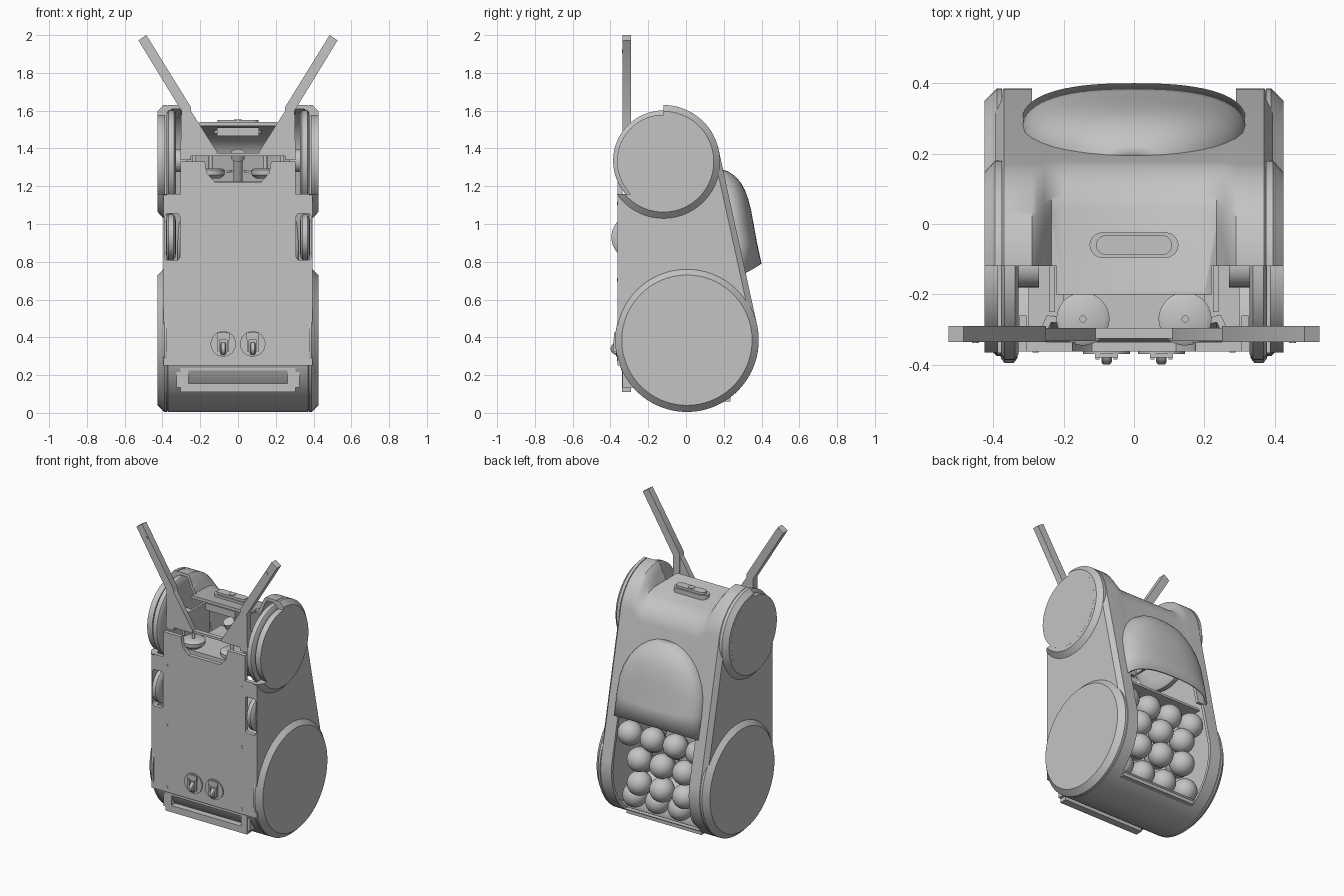
import bpy, bmesh
from math import sin, cos, pi, radians
from mathutils import Vector, Matrix

cube = bpy.data.objects.get("Cube")
if cube:
    bpy.data.objects.remove(cube, do_unlink=True)

grey = bpy.data.materials.new("plain grey")
grey.use_nodes = True
grey.diffuse_color = (0.55, 0.55, 0.55, 1)
grey.node_tree.nodes["Principled BSDF"].inputs["Base Color"].default_value = (0.55, 0.55, 0.55, 1)


def finish(name, bm):
    bmesh.ops.recalc_face_normals(bm, faces=bm.faces)
    me = bpy.data.meshes.new(name)
    bm.to_mesh(me)
    bm.free()
    me.materials.append(grey)
    ob = bpy.data.objects.new(name, me)
    bpy.context.collection.objects.link(ob)
    return ob


def loft(name, loops, closed=True, caps=True):
    bm = bmesh.new()
    rows = [[bm.verts.new(p) for p in loop] for loop in loops]
    n = len(rows[0])
    for a, b in zip(rows, rows[1:]):
        for i in range(n if closed else n - 1):
            j = (i + 1) % n
            bm.faces.new((a[i], a[j], b[j], b[i]))
    if caps:
        bm.faces.new(rows[0])
        bm.faces.new(rows[-1])
    return finish(name, bm)


def box(name, x, y, z):
    pts = [(x[0], y[0]), (x[1], y[0]), (x[1], y[1]), (x[0], y[1])]
    return loft(name, [[(px, py, h) for px, py in pts] for h in z])


def prism(name, pts, y0, y1):
    return loft(name, [[(x, y, z) for x, z in pts] for y in (y0, y1)])


def lathe(name, axis, centre, rings, n=64):
    """Stack of circles (offset along axis, radius) around a world axis."""
    turn = Vector((0, 0, 1)).rotation_difference(Vector(axis)).to_matrix()
    c = Vector(centre)
    return loft(name, [[c + turn @ Vector((r * cos(2 * pi * i / n), r * sin(2 * pi * i / n), h))
                        for i in range(n)] for h, r in rings])


def ball(name, centre, r):
    bm = bmesh.new()
    bmesh.ops.create_uvsphere(bm, u_segments=32, v_segments=16, radius=r,
                              matrix=Matrix.Translation(centre))
    return finish(name, bm)


def cut(ob, cutters):
    bpy.context.view_layer.objects.active = ob
    for c in cutters:
        mod = ob.modifiers.new("cut", "BOOLEAN")
        mod.operation, mod.solver, mod.object = "DIFFERENCE", "EXACT", c
        bpy.ops.object.modifier_apply(modifier=mod.name)


# Shell section at one x: hull of the drum, shoulder and front ridge circles
def section(x, dip, inset, wall):
    circles = [(0.005, 0.385, 0.38), (-0.12 + 0.12 * dip, 1.33 - 0.02 * dip, 0.30 - 0.115 * dip),
               (-0.12 - 0.08 * dip, 1.33 + 0.16 * dip, 0.10 - 0.05 * dip)]
    loop = []
    for i in range(128):
        dy, dz = cos(2 * pi * i / 128), sin(2 * pi * i / 128)
        cy, cz, r = max(circles, key=lambda c: c[0] * dy + c[1] * dz + c[2])
        r -= inset + wall
        loop.append((x, max(cy + r * dy, -0.36 + wall), cz + r * dz))
    return loop


def hull(name, wall):
    half = [(0.395, 0, 0.03), (0.37, 0, 0), (0.29, 0, 0), (0.275, 0.15, 0),
            (0.255, 0.5, 0), (0.235, 0.85, 0), (0.20, 1, 0)]
    if wall:
        half = [(x + 0.012 if x < 0.3 else x - 0.02, d, i) for x, d, i in half]
    rows = [(-x, d, i) for x, d, i in half] + half[::-1]
    return loft(name, [section(x, d, i, wall) for x, d, i in rows])


# Cutters: hollow, front opening, wheel wells, ball opening, hood window
hollow = hull("hollow_cutter", 0.02)
front_cuts = [box("front_cutter", (-0.23, 0.23), (-0.6, -0.2), (1.16, 1.8))]
wells = []
for s in (-1, 1):
    front_cuts.append(box("shoulder_cutter", (s * 0.22, s * 0.5), (-0.6, -0.12), (1.16, 1.8)))
    slot = [(s * (0.348 + e * 0.022 + 0.018 * cos(a)), 0.932 + f * 0.105 + 0.018 * sin(a))
            for e, f, q in ((1, 1, 0), (-1, 1, 1), (-1, -1, 2), (1, -1, 3))
            for a in ((q + k / 4) * pi / 2 for k in range(5))]
    wells.append(prism("well_cutter", slot, -0.5, -0.3))
openings = [box("ball_opening_cutter", (-0.29, 0.29), (0.1, 0.6), (0.09, 0.74)),
            box("hood_window_cutter", (-0.25, 0.25), (0.05, 0.6), (0.7, 1.05))]
helpers = [hollow] + front_cuts + wells + openings

shell = hull("body_shell", 0)
cut(shell, helpers)

for s in (-1, 1):
    side = "left" if s > 0 else "right"
    # Side drums with chamfered rims
    lathe(side + "_lower_drum", (s, 0, 0), (0, 0.005, 0.385), [(0.375, 0.38), (0.39, 0.38), (0.425, 0.345)], 96)
    rim = lathe(side + "_upper_rim", (s, 0, 0), (0, -0.12, 1.33), [(0.375, 0.30), (0.395, 0.30), (0.425, 0.267)], 96)
    cut(rim, front_cuts)
    lathe(side + "_upper_cap", (s, 0, 0), (0, -0.12, 1.333), [(0.387, 0.245), (0.4255, 0.245)], 96)
    # Wheels
    lathe(side + "_upper_wheel", (s, 0, 0), (0, -0.12, 1.335),
          [(0.328, 0.20), (0.328, 0.25), (0.338, 0.266), (0.368, 0.266), (0.378, 0.25)])
    lathe(side + "_wheel_hub", (s, 0, 0), (0, -0.12, 1.335), [(0.27, 0.06), (0.33, 0.06)], 32)
    lathe(side + "_guide_wheel", (s, 0, 0), (0, -0.275, 0.93),
          [(0.328, 0.08), (0.332, 0.107), (0.342, 0.12), (0.368, 0.12), (0.378, 0.107), (0.382, 0.08)])
    # Raised arm with post and gusset
    arm = [(0.25, 1.34), (0.305, 1.34), (0.30, 1.60), (0.527, 1.972), (0.485, 2.0), (0.25, 1.62)]
    prism(side + "_arm", [(s * x, z) for x, z in arm], -0.335, -0.29)
    prism(side + "_gusset", [(s * x, z) for x, z in [(0.25, 1.60), (0.11, 1.38), (0.11, 1.36), (0.26, 1.36)]],
          -0.332, -0.295)
    lathe(side + "_arm_bolt", (0, -1, 0), (s * 0.45, -0.33, 1.915), [(0, 0.01), (0.008, 0.01)], 16)
    # Pressing cups on thin shafts
    lathe(side + "_cup", (0, 0, 1), (s * 0.145, -0.27, 1.24), [(0, 0.05), (0.02, 0.073), (0.045, 0.075), (0.055, 0.06)])
    lathe(side + "_cup_shaft", (0, 0, 1), (s * 0.145, -0.27, 1.28), [(0, 0.01), (0.09, 0.01)], 16)
    box(side + "_inner_wall", (s * 0.225, s * 0.24), (-0.25, 0.02), (1.18, 1.42))
    # Front casters
    x = s * 0.078
    lathe(side + "_caster_plate", (0, -1, 0), (x, -0.35, 0.365), [(0, 0.067), (0.02, 0.067)], 40)
    lathe(side + "_caster_wheel", (1, 0, 0), (x, -0.366, 0.34), [(-0.015, 0.026), (-0.01, 0.033), (0.01, 0.033), (0.015, 0.026)], 32)
    box(side + "_caster_mount", (x - 0.033, x + 0.033), (-0.38, -0.35), (0.385, 0.425))
    for e in (-1, 1):
        box(side + "_caster_fork", (x + e * 0.02, x + e * 0.031), (-0.385, -0.35), (0.325, 0.395))
    for z in (0.285, 0.705, 1.11):
        lathe(side + "_panel_screw", (0, -1, 0), (s * 0.28, -0.36, z), [(0, 0.009), (0.005, 0.009)], 16)
    # Bottom bracket ends
    box(side + "_bracket_end", (s * 0.262, s * 0.305), (-0.34, -0.29), (0.11, 0.26))
    box(side + "_bracket_tab", (s * 0.305, s * 0.325), (-0.335, -0.26), (0.135, 0.225))

# Front panel with notched top
edge = [(0.395, 0.25), (0.395, 1.16), (0.305, 1.16), (0.305, 1.33), (0.175, 1.33), (0.165, 1.27), (0.12, 1.22)]
panel = prism("front_panel", edge + [(-x, z) for x, z in edge[::-1]], -0.362, -0.335)
cut(panel, wells)
box("bracket_bar", (-0.305, 0.305), (-0.34, -0.29), (0.11, 0.155))
box("bracket_top", (-0.305, 0.305), (-0.345, -0.29), (0.225, 0.26))

# Mechanism in the top opening
box("cross_bar", (-0.26, 0.26), (-0.325, -0.295), (1.36, 1.375))
box("inner_tray", (-0.2, 0.2), (-0.3, 0.1), (1.2, 1.225))
lathe("plunger", (0, -0.5, 1), (0, -0.02, 1.22), [(0, 0.025), (0.14, 0.025), (0.14, 0.035), (0.18, 0.035)], 24)


# Carry handle on the top
def capsule(name, length, r, z0, z1):
    pts = [((length if cos(a) > 0 else -length) + r * cos(a), -0.06 + r * sin(a))
           for a in ((i + 0.5) * pi / 16 for i in range(32))]
    loft(name, [[(x, y, z) for x, y in pts] for z in (z0, z1)])


capsule("handle_rim", 0.09, 0.036, 1.48, 1.535)
capsule("handle_grip", 0.08, 0.028, 1.48, 1.55)
lathe("handle_button", (0, 0, 1), (0, -0.06, 1.54), [(0, 0.021), (0.014, 0.021)], 32)
box("handle_pocket", (-0.11, 0.11), (-0.19, -0.05), (1.465, 1.51))

# Rounded rear hood, open below
hood_rows = []
for z, y in [(0.73, 0.40), (0.9, 0.376), (1.0, 0.358), (1.07, 0.345), (1.13, 0.33), (1.18, 0.312),
             (1.22, 0.29), (1.255, 0.258), (1.277, 0.225), (1.288, 0.195)]:
    base = 0.16 + (1.36 - z) * 0.2
    w = 0.32 * (1 - (max(z - 0.92, 0) / 0.37) ** 2) ** 0.5
    row = []
    for i in range(33):
        c, d = cos(pi * i / 32), max(sin(pi * i / 32), 0)
        lift = 0.06 * d if z < 0.8 else 0
        row.append(((1 if c > 0 else -1) * w * abs(c) ** 0.8, base + (y - base) * d ** 0.8, z + lift))
    hood_rows.append(row)
hood = loft("rear_hood", hood_rows, closed=False, caps=False)
solid = hood.modifiers.new("thickness", "SOLIDIFY")
solid.thickness = 0.012

# Ball bin: rows of three and rows of four, nested
box("bin_lid", (-0.3, 0.3), (-0.32, 0.27), (0.715, 0.73))
box("bin_lip", (-0.28, 0.28), (0.2, 0.235), (0.06, 0.085))
for z, y, count in [(0.61, 0.235, 4), (0.46, 0.255, 3), (0.30, 0.255, 3), (0.17, 0.18, 4),
                    (0.53, 0.10, 3), (0.38, 0.115, 4), (0.24, 0.08, 3)]:
    for k in range(count):
        ball("ball", ((k - (count - 1) / 2) * 0.17, y, z), 0.079)

# Shading and helper clean-up
for ob in helpers:
    ob.hide_render = True
    ob.hide_set(True)
bpy.ops.object.select_all(action="DESELECT")
for ob in bpy.context.view_layer.objects:
    if ob.type == "MESH" and ob not in helpers:
        ob.select_set(True)
        bpy.context.view_layer.objects.active = ob
bpy.ops.object.shade_smooth_by_angle(angle=radians(35))
